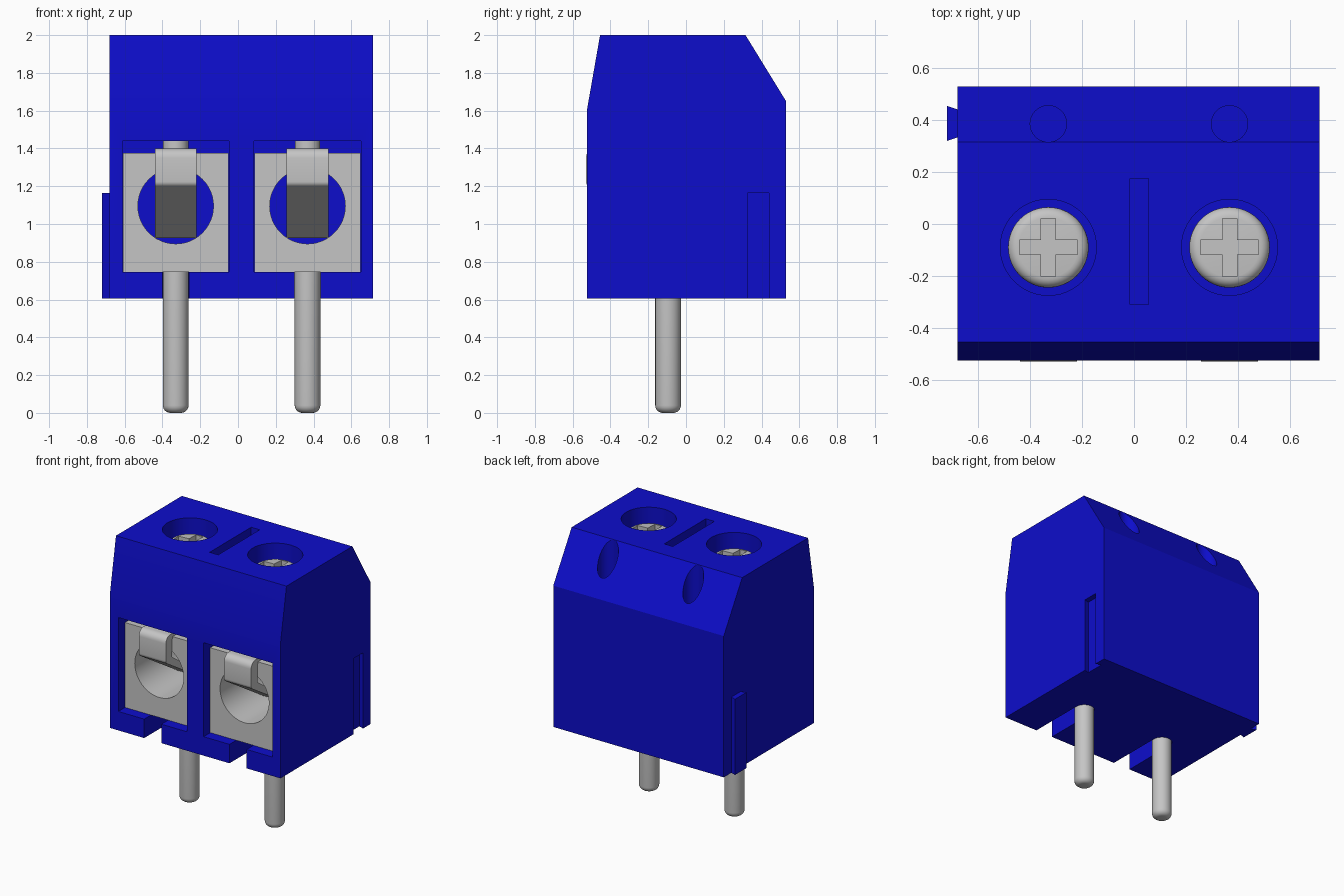
import bpy, bmesh, math
from mathutils import Matrix, Vector

if "Cube" in bpy.data.objects:
    bpy.data.objects.remove(bpy.data.objects["Cube"], do_unlink=True)


def material(name, colour):
    m = bpy.data.materials.new(name)
    m.use_nodes = True
    m.diffuse_color = (*colour, 1)
    m.node_tree.nodes["Principled BSDF"].inputs["Base Color"].default_value = (*colour, 1)
    return m


BLUE = material("blue plastic", (0.004, 0.004, 0.6))
METAL = material("grey metal", (0.56, 0.56, 0.56))


def finish(name, bm, mat):
    bmesh.ops.recalc_face_normals(bm, faces=bm.faces)
    mesh = bpy.data.meshes.new(name)
    bm.to_mesh(mesh)
    bm.free()
    obj = bpy.data.objects.new(name, mesh)
    bpy.context.collection.objects.link(obj)
    mesh.materials.append(mat)
    return obj


def box(name, x, y, z, mat=BLUE):
    bm = bmesh.new()
    size = [b - a for a, b in (x, y, z)]
    mid = [(a + b) / 2 for a, b in (x, y, z)]
    bmesh.ops.create_cube(bm, size=1, matrix=Matrix.Translation(mid) @ Matrix.Diagonal((*size, 1)))
    return finish(name, bm, mat)


def prism(name, points, direction, mat=BLUE):
    """Extrude a closed outline of 3D points along a direction."""
    bm = bmesh.new()
    face = bm.faces.new([bm.verts.new(p) for p in points])
    out = bmesh.ops.extrude_face_region(bm, geom=[face])
    moved = [v for v in out["geom"] if isinstance(v, bmesh.types.BMVert)]
    bmesh.ops.translate(bm, verts=moved, vec=Vector(direction))
    return finish(name, bm, mat)


def lathe(name, profile, x, y, mat=BLUE):
    """Turn a (radius, z) profile that starts and ends on the axis."""
    bm = bmesh.new()
    verts = [bm.verts.new((x + r, y, z)) for r, z in profile]
    edges = [bm.edges.new(pair) for pair in zip(verts, verts[1:])]
    bmesh.ops.spin(bm, geom=verts + edges, cent=(x, y, 0), axis=(0, 0, 1),
                   angle=math.tau, steps=48, use_duplicate=False)
    bmesh.ops.remove_doubles(bm, verts=bm.verts, dist=0.0001)
    return finish(name, bm, mat)


def cylinder(name, x, y, r, z0, z1, mat=BLUE):
    return lathe(name, [(0, z0), (r, z0), (r, z1), (0, z1)], x, y, mat)


def arc(cx, cz, r, start, end, steps=6):
    angles = [math.radians(start + (end - start) * i / steps) for i in range(steps + 1)]
    return [(cx + r * math.cos(a), cz + r * math.sin(a)) for a in angles]


def cut(target, *cutters):
    bpy.context.view_layer.objects.active = target
    for cutter in cutters:
        cutter.hide_render = True
        mod = target.modifiers.new("cut", 'BOOLEAN')
        mod.operation = 'DIFFERENCE'
        mod.solver = 'EXACT'
        mod.object = cutter
        bpy.ops.object.modifier_apply(modifier=mod.name)
        bpy.data.objects.remove(cutter, do_unlink=True)


def smooth(obj):
    bpy.ops.object.select_all(action='DESELECT')
    obj.select_set(True)
    bpy.context.view_layer.objects.active = obj
    bpy.ops.object.shade_smooth_by_angle(angle=math.radians(30))


LEFT, RIGHT, BASE = -0.68, 0.715, 0.605
PIN_Y = -0.095
POLES = {"right": -0.33, "left": 0.368}

# Housing with sloped front and chamfered back
outline = [(-0.525, BASE), (-0.525, 1.6), (-0.455, 2), (0.315, 2), (0.53, 1.65), (0.53, BASE)]
housing = prism("housing", [(LEFT, y, z) for y, z in outline], (RIGHT - LEFT, 0, 0))

# Slot between the screws, and dovetail groove on the left side
cut(housing, box("slot", (-0.015, 0.055), (-0.31, 0.175), (1.93, 2.1)))
groove = [(0.73, 0.33), (0.73, 0.435), (0.675, 0.455), (0.675, 0.315)]
cut(housing, prism("groove", [(x, y, 0.5) for x, y in groove], (0, 0, 0.665)))

# Dovetail rail on the right side
rail = [(LEFT + 0.005, 0.335), (LEFT + 0.005, 0.44), (-0.72, 0.455), (-0.72, 0.32)]
prism("side_rail", [(x, y, BASE) for x, y in rail], (0, 0, 0.56))

for side, x in POLES.items():
    # Wire chamber, pin channel, screw well and back dimple
    cut(housing,
        box("chamber", (x - 0.282, x + 0.282), (-0.7, 0.25), (0.745, 1.44)),
        box("channel", (x - 0.07, x + 0.07), (-0.7, PIN_Y), (0.5, 0.8)),
        cylinder("channel_end", x, PIN_Y, 0.07, 0.5, 0.8),
        cylinder("screw_well", x, -0.09, 0.185, 1.82, 2.1),
        cylinder("dimple", x, 0.386, 0.07, 1.6, 2.1))

    # Clamp cage with a round wire bore
    cage = box(side + "_clamp_cage", (x - 0.28, x + 0.28), (-0.45, 0.245), (0.747, 1.375), METAL)
    bore = cylinder("bore", 0, 0, 0.2, -1, 1)
    bore.data.transform(Matrix.Translation((x, 0, 1.095)) @ Matrix.Rotation(math.pi / 2, 4, 'X'))
    cut(cage, bore)
    smooth(cage)

    # Bent spring strip, over the cage front and sloping into the bore
    strip = [(-0.1, 1.4)] + arc(-0.48, 1.35, 0.05, 90, 180)
    strip += arc(-0.5, 1.225, 0.03, 180, 240, 4)
    strip += [(-0.08, 0.925), (-0.08, 0.965), (-0.455, 1.225), (-0.455, 1.36), (-0.1, 1.36)]
    smooth(prism(side + "_spring_strip", [(x - 0.11, y, z) for y, z in strip],
                 (0.22, 0, 0), METAL))

    # Screw with rounded head and cross recess
    head = [(0, 1.0), (0.067, 1.0), (0.067, 1.75), (0.155, 1.75)]
    head += arc(0.115, 1.87, 0.04, 0, 90) + [(0, 1.915)]
    screw = lathe(side + "_screw", head, x, -0.09, METAL)
    arms = [(-0.028, -0.112), (0.028, -0.112)]
    cross = []
    for k in range(4):
        c, s = [(1, 0), (0, 1), (-1, 0), (0, -1)][k]
        cross += [(x + a * c - b * s, -0.09 + a * s + b * c, 1.85)
                  for a, b in arms + [(0.028, -0.028)]]
    cut(screw, prism("cross", cross, (0, 0, 0.2)))
    smooth(screw)

    # Solder pin with rounded tip
    tip = [(0, 0)] + arc(0.028, 0.04, 0.04, -90, 0) + [(0.068, 0.75), (0, 0.75)]
    smooth(lathe(side + "_pin", tip, x, PIN_Y, METAL))

smooth(housing)
